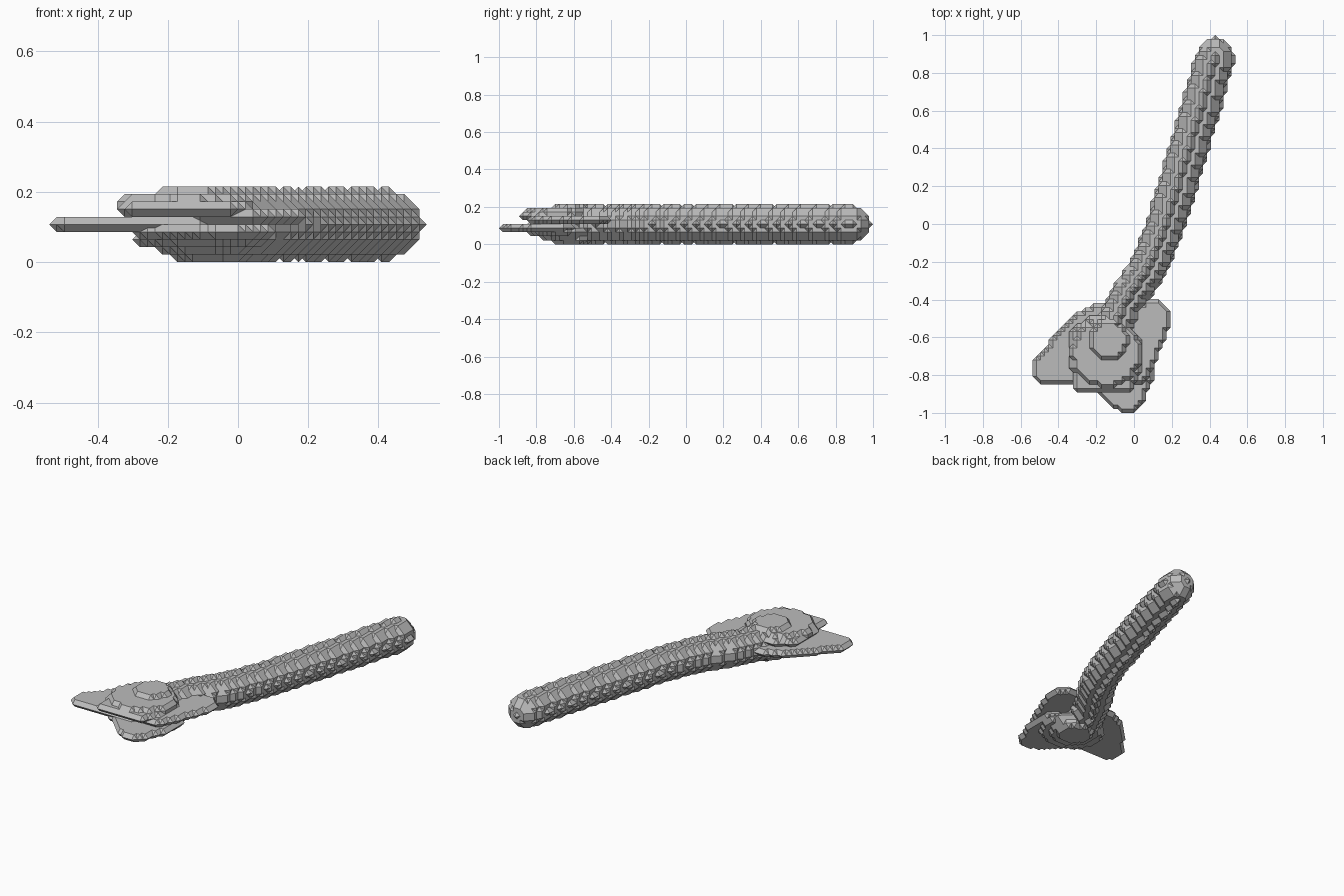
import bpy
import bmesh
from math import floor
from itertools import product
from mathutils import Vector

if "Cube" in bpy.data.objects:
    bpy.data.objects.remove(bpy.data.objects["Cube"], do_unlink=True)

STEP = 2 / 93      # lattice spacing of the stepped surface
RADIUS = 4         # shaft radius in lattice steps

grey = bpy.data.materials.new("plain_grey")
grey.use_nodes = True
grey.diffuse_color = (0.5, 0.5, 0.5, 1)
grey.node_tree.nodes["Principled BSDF"].inputs["Base Color"].default_value = grey.diffuse_color


def place(p):
    """Lattice point to world position."""
    return Vector((p[0], p[1] + 0.5, p[2] + RADIUS + 1)) * STEP


def shifted(p, d):
    return tuple(a + b for a, b in zip(p, d))


def cube_sides():
    """Corner offsets of each cell side, anticlockwise from outside."""
    sides = []
    for axis, side in product(range(3), (0, 1)):
        ring = []
        for u, w in ((0, 0), (1, 0), (1, 1), (0, 1)):
            c = [side] * 3
            c[(axis + 1) % 3], c[(axis + 2) % 3] = u, w
            ring.append(tuple(c))
        sides.append(ring if side else ring[::-1])
    return sides


SIDES = cube_sides()


def cell_loops(cell, solid):
    """Trace the skin that separates solid from empty corners in one cell."""
    follow = {}
    for side in SIDES:
        ring = [shifted(cell, d) for d in side]
        full = [p in solid for p in ring]
        for i in range(4):
            if full[i] and not full[i - 1]:
                j = i
                while full[(j + 1) % 4]:
                    j += 1
                start = (ring[i], ring[i - 1])
                follow[start] = (ring[j % 4], ring[(j + 1) % 4])
    while follow:
        edge = next(iter(follow))
        loop = []
        while edge in follow:
            loop.append(edge[1])
            edge = follow.pop(edge)
        yield loop


def build(name, solid):
    """Skin a set of lattice points with flat chamfered facets."""
    cells = {shifted(p, d) for p in solid for d in product((-1, 0), repeat=3)}
    tris = {}
    for cell in sorted(cells):
        for loop in cell_loops(cell, solid):
            for b, c in zip(loop[1:], loop[2:]):
                tri = (loop[0], b, c)
                key = frozenset(tri)
                if len(key) == 3 and tris.pop(key, None) is None:
                    tris[key] = tri
    bm = bmesh.new()
    verts = {}
    for tri in tris.values():
        for p in tri:
            if p not in verts:
                verts[p] = bm.verts.new(place(p))
        bm.faces.new([verts[p] for p in tri])
    bmesh.ops.dissolve_limit(bm, angle_limit=0.01, verts=bm.verts, edges=bm.edges)
    mesh = bpy.data.meshes.new(name)
    bm.to_mesh(mesh)
    bm.free()
    mesh.materials.append(grey)
    obj = bpy.data.objects.new(name, mesh)
    bpy.context.collection.objects.link(obj)


def plate(level, outline):
    """One lattice layer inside a convex anticlockwise outline."""
    pts = [Vector(p) for p in outline]
    pairs = list(zip(pts, pts[1:] + pts[:1]))
    solid = set()
    for i, j in product(range(-25, 26), range(-47, 0)):
        q = place((i, j, 0)).xy
        if all((b - a).cross(q - a) >= 0 for a, b in pairs):
            solid.add((i, j, level))
    return solid


def disc(level, x, y, rx, ry):
    """One lattice layer inside an ellipse."""
    solid = set()
    for i, j in product(range(-25, 26), range(-47, 0)):
        q = place((i, j, 0))
        if ((q.x - x) / rx) ** 2 + ((q.y - y) / ry) ** 2 <= 1:
            solid.add((i, j, level))
    return solid


def sweep(path):
    """A ball swept along a path, snapped to the lattice."""
    reach = range(-RADIUS, RADIUS + 1)
    ball = [d for d in product(reach, repeat=3) if sum(c * c for c in d) <= RADIUS ** 2]
    solid = set()
    for a, b in zip(path, path[1:]):
        for n in range(61):
            q = Vector(a).lerp(Vector(b), n / 60) / STEP
            centre = (floor(q.x + 0.5), floor(q.y), 0)
            solid.update(shifted(centre, d) for d in ball)
    return solid


# Long rounded shaft, bending towards the head
build("shaft", sweep([(0.43, 0.892), (0.35, 0.6), (0.23, 0.2), (0.17, 0),
                      (0.09, -0.2), (0.03, -0.3), (-0.05, -0.42), (-0.12, -0.58)]))

# Three thin petals, each on its own level
build("side_petal", plate(0, [(-0.52, -0.71), (-0.52, -0.81), (-0.48, -0.845), (-0.1, -0.845),
                              (0, -0.6), (-0.1, -0.43), (-0.2, -0.43), (-0.32, -0.49)]))
build("front_petal", plate(-1, [(-0.3, -0.75), (-0.27, -0.86), (-0.12, -0.95), (-0.08, -0.985),
                                (0.01, -0.985), (0.045, -0.94), (0.09, -0.83), (0.09, -0.65),
                                (-0.1, -0.5), (-0.25, -0.6)]))
build("back_petal", plate(1, [(-0.2, -0.7), (-0.12, -0.84), (0.05, -0.84), (0.1, -0.74),
                              (0.18, -0.55), (0.18, -0.47), (0.13, -0.41), (0.08, -0.41),
                              (-0.05, -0.47)]))

# Stepped tier above the petals, capped by a small disc
upper = plate(2, [(-0.325, -0.57), (-0.325, -0.75), (-0.305, -0.89), (-0.02, -0.89),
                  (0.03, -0.77), (0.03, -0.62), (-0.06, -0.5), (-0.25, -0.5)])
upper |= disc(3, -0.145, -0.68, 0.18, 0.175)
upper |= disc(4, -0.135, -0.615, 0.1, 0.1)
build("upper_tier", upper)

# Stepped tier below the petals, narrowing to a flat foot
lower = disc(-2, -0.11, -0.67, 0.18, 0.17)
lower |= disc(-3, -0.1, -0.64, 0.135, 0.135)
lower |= disc(-4, -0.085, -0.62, 0.1, 0.1)
build("lower_tier", lower)
